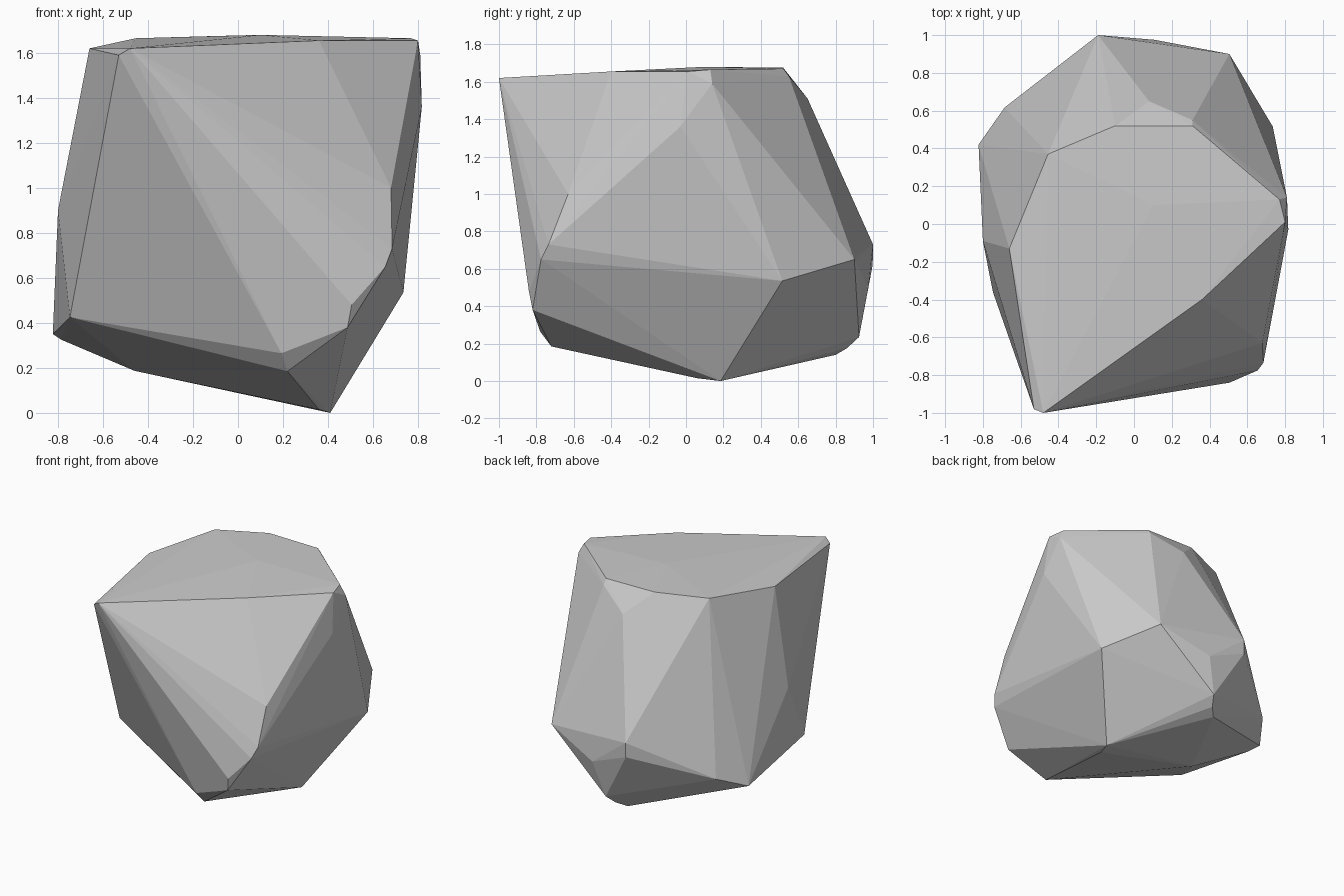
import bpy, bmesh

# Corner points of the boulder; the convex hull forms its facets
crown = [(-.53, -.98, 1.59), (-.48, -1.0, 1.62), (-.66, -.13, 1.62), (-.455, .37, 1.665),
         (-.10, .52, 1.675), (.31, .52, 1.67), (.31, .55, 1.63), (.08, .65, 1.51),
         (.77, .13, 1.665), (.81, .14, 1.59), (.80, .01, 1.655), (.36, -.40, 1.655),
         (.10, .10, 1.68)]
waist = [(.817, -.03, 1.36), (.68, -.63, 1.0), (.685, -.735, .73), (.655, -.775, .65),
         (.735, .515, .535), (.505, .90, .65), (-.19, 1.0, .73), (-.19, .998, .62),
         (.11, .975, .50), (-.685, .617, .44), (-.80, -.09, .90), (-.747, -.36, .425)]
base = [(.505, -.84, .48), (.487, -.82, .38), (.193, -.78, .265), (.22, -.72, .185),
        (-.823, .42, .35), (-.785, .34, .325), (-.46, .10, .187),
        (.03, .925, .235), (-.01, .86, .175), (-.07, .80, .14),
        (.41, .185, 0), (.36, .06, .015)]


def hull_object(name, points):
    bm = bmesh.new()
    for p in points:
        bm.verts.new(p)
    bmesh.ops.convex_hull(bm, input=bm.verts[:])
    loose = [v for v in bm.verts if not v.link_faces]
    bmesh.ops.delete(bm, geom=loose, context='VERTS')
    bmesh.ops.recalc_face_normals(bm, faces=bm.faces[:])
    mesh = bpy.data.meshes.new(name)
    bm.to_mesh(mesh)
    bm.free()
    obj = bpy.data.objects.new(name, mesh)
    bpy.context.collection.objects.link(obj)
    return obj


# Faceted boulder with flat shading
hull_object("boulder", crown + waist + base)
